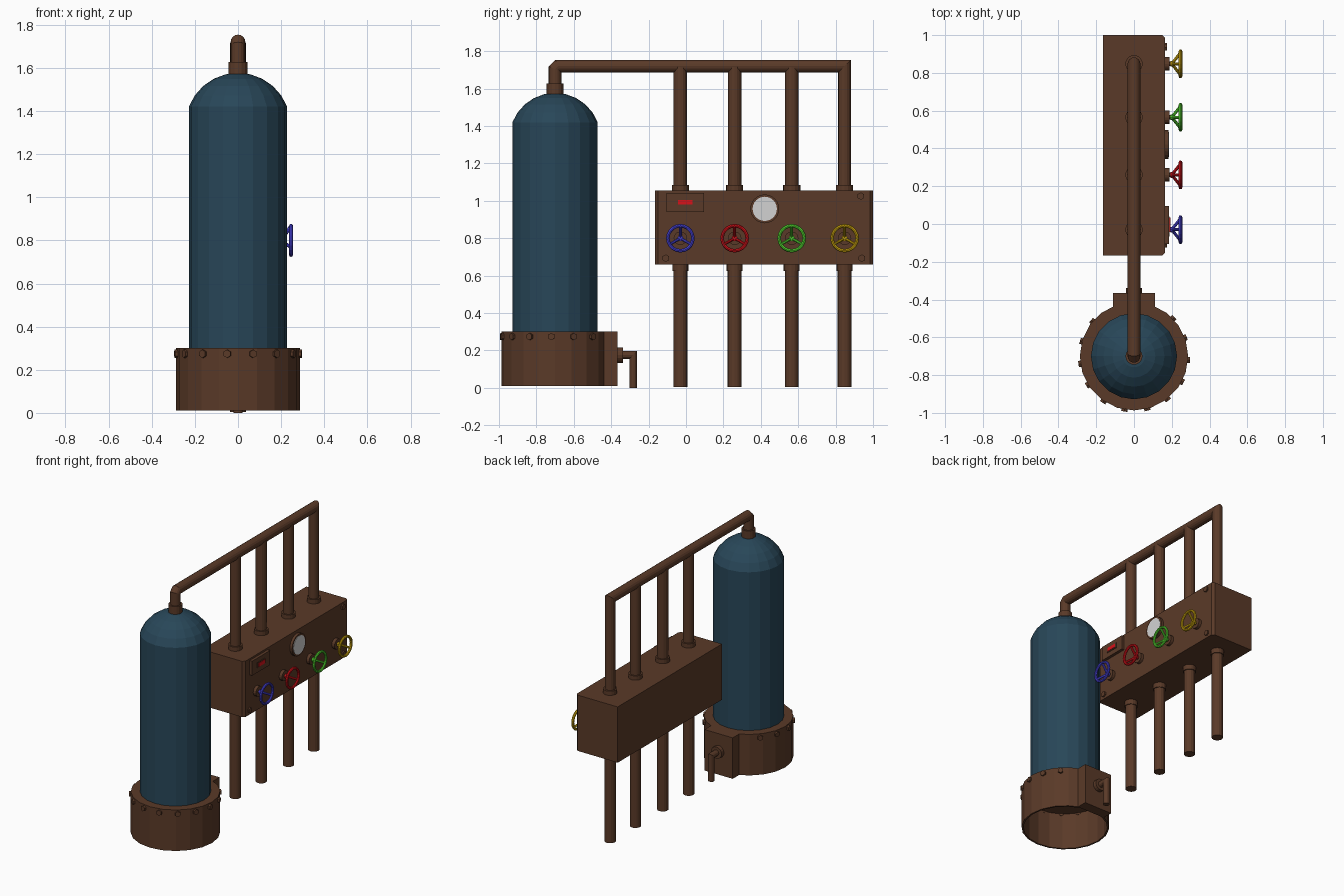
import bpy, bmesh
from math import sin, cos, pi, radians, asin
from mathutils import Vector, Matrix

cube = bpy.data.objects.get("Cube")
if cube:
    bpy.data.objects.remove(cube, do_unlink=True)


def material(name, rgb):
    m = bpy.data.materials.new(name)
    m.use_nodes = True
    m.diffuse_color = (*rgb, 1)
    m.node_tree.nodes["Principled BSDF"].inputs["Base Color"].default_value = (*rgb, 1)
    return m


BROWN = material("rusty brown", (0.102, 0.042, 0.021))
TEAL = material("tank blue", (0.021, 0.062, 0.098))
BLUE = material("valve blue", (0.065, 0.055, 0.70))
RED = material("valve red", (0.68, 0.006, 0.01))
GREEN = material("valve green", (0.09, 0.68, 0.03))
YELLOW = material("valve yellow", (0.6, 0.37, 0.004))
WHITE = material("dial white", (0.65, 0.65, 0.65))


def finish(name, bm, mat):
    bmesh.ops.recalc_face_normals(bm, faces=bm.faces)
    me = bpy.data.meshes.new(name)
    bm.to_mesh(me)
    bm.free()
    me.materials.append(mat)
    ob = bpy.data.objects.new(name, me)
    bpy.context.collection.objects.link(ob)
    return ob


def add_rod(bm, a, b, r, sides=16, r2=None):
    a, b = Vector(a), Vector(b)
    d = b - a
    mat = Matrix.Translation((a + b) / 2) @ d.to_track_quat("Z", "Y").to_matrix().to_4x4()
    bmesh.ops.create_cone(bm, cap_ends=True, segments=sides, radius1=r,
                          radius2=r if r2 is None else r2, depth=d.length, matrix=mat)


def rod(name, a, b, r, mat, sides=16, r2=None):
    bm = bmesh.new()
    add_rod(bm, a, b, r, sides, r2)
    return finish(name, bm, mat)


def box(name, lo, hi, mat):
    bm = bmesh.new()
    lo, hi = Vector(lo), Vector(hi)
    bmesh.ops.create_cube(bm, size=1, matrix=Matrix.Translation((lo + hi) / 2)
                          @ Matrix.Diagonal((*(hi - lo), 1)))
    return finish(name, bm, mat)


def lathe(name, profile, y, mat, sides):
    bm = bmesh.new()
    vs = [bm.verts.new((r, y, z)) for r, z in profile]
    edges = [bm.edges.new(p) for p in zip(vs, vs[1:])]
    bmesh.ops.spin(bm, geom=vs + edges, cent=(0, y, 0), axis=(0, 0, 1),
                   angle=2 * pi, steps=sides)
    bmesh.ops.remove_doubles(bm, verts=bm.verts, dist=0.0005)
    return finish(name, bm, mat)


def mitred_pipe(name, path, r, mat, sides=16):
    """Round pipe along a (y, z) path in the x = 0 plane, with mitred corners."""
    pts = [Vector(p) for p in path]
    dirs = [(b - a).normalized() for a, b in zip(pts, pts[1:])]
    bm = bmesh.new()
    rings = []
    for i, p in enumerate(pts):
        d0, d1 = dirs[max(i - 1, 0)], dirs[min(i, len(dirs) - 1)]
        n0, n1 = Vector((-d0.y, d0.x)), Vector((-d1.y, d1.x))
        m = (n0 + n1) / (1 + n0.dot(n1))
        rings.append([bm.verts.new((r * cos(t), p.x + r * sin(t) * m.x, p.y + r * sin(t) * m.y))
                      for t in (2 * pi * k / sides for k in range(sides))])
    for a, b in zip(rings, rings[1:]):
        for k in range(sides):
            j = (k + 1) % sides
            bm.faces.new((a[k], a[j], b[j], b[k]))
    bm.faces.new(rings[0])
    bm.faces.new(rings[-1])
    return finish(name, bm, mat)


# Tank with a spherical cap dome
TY, TR, RIM, TOP = -0.70, 0.228, 1.42, 1.577
h = TOP - RIM
R = (TR * TR + h * h) / (2 * h)
half = asin(TR / R)
dome = [(R * sin(half * k / 5), TOP - R + R * cos(half * k / 5)) for k in range(5, -1, -1)]
lathe("tank", [(0, 0.28), (TR, 0.28)] + dome, TY, TEAL, 20)

# Hollow base ring with rim bolts and a rear housing
lathe("tank_base", [(0, 0.27), (0.275, 0.27), (0.275, 0.01), (0.287, 0.01),
                    (0.287, 0.30), (0.2, 0.30)], TY, BROWN, 20)
box("base_housing", (-0.11, -0.44, 0.01), (0.11, -0.365, 0.30), BROWN)
bm = bmesh.new()
for k in range(15):
    t = radians(-76 + 24 * k)
    if sin(t) < 0.88:
        c, s = cos(t), sin(t)
        add_rod(bm, (0.27 * c, TY + 0.27 * s, 0.274), (0.297 * c, TY + 0.297 * s, 0.274), 0.019, 6)
finish("base_bolts", bm, BROWN)

# Drain spout behind the base
rod("spout_collar", (0, -0.37, 0.175), (0, -0.338, 0.175), 0.042, BROWN)
mitred_pipe("drain_spout", [(-0.36, 0.175), (-0.282, 0.175), (-0.282, 0.0)], 0.021, BROWN, 12)

# Header pipe from the dome over the control box
PIPES = (-0.03, 0.26, 0.565, 0.848)
rod("dome_collar", (0, TY, 1.56), (0, TY, 1.627), 0.045, BROWN)
mitred_pipe("header_pipe", [(TY, 1.58), (TY, 1.705), (TY + 0.015, 1.72), (PIPES[-1], 1.72),
                            (PIPES[-1], 1.0)], 0.034, BROWN)

# Control box with chamfered face corners
FX = 0.165
case = box("control_box", (-FX, -0.167, 0.66), (FX, 1.0, 1.055), BROWN)
bm = bmesh.new()
bm.from_mesh(case.data)
corners = [e for e in bm.edges if all(v.co.x > 0 for v in e.verts)
           and abs(e.verts[0].co.z - e.verts[1].co.z) > 0.1]
bmesh.ops.bevel(bm, geom=corners, offset=0.016, segments=1, affect="EDGES")
bm.to_mesh(case.data)
bm.free()

# Pipes, collars and hand wheels, one set per line
WZ, WR = 0.80, 0.067
for y, mat, tint in zip(PIPES, (BLUE, RED, GREEN, YELLOW), ("blue", "red", "green", "yellow")):
    if y != PIPES[-1]:
        rod(f"upper_pipe_{tint}", (0, y, 1.0), (0, y, 1.715), 0.036, BROWN)
    rod(f"lower_pipe_{tint}", (0, y, 0.005), (0, y, 0.7), 0.037, BROWN)
    rod(f"upper_collar_{tint}", (0, y, 1.05), (0, y, 1.085), 0.046, BROWN)
    rod(f"lower_collar_{tint}", (0, y, 0.625), (0, y, 0.665), 0.043, BROWN)
    rod(f"valve_mount_{tint}", (FX - 0.01, y, WZ), (FX + 0.022, y, WZ), 0.036, BROWN)
    rod(f"valve_stem_{tint}", (FX, y, WZ), (0.205, y, WZ), 0.013, BROWN, 10)
    bpy.ops.mesh.primitive_torus_add(major_radius=WR, minor_radius=0.0095, major_segments=20,
                                     minor_segments=8, location=(0.246, y, WZ),
                                     rotation=(0, pi / 2, 0))
    ring = bpy.context.object
    ring.name = f"wheel_ring_{tint}"
    ring.data.materials.append(mat)
    bm = bmesh.new()
    add_rod(bm, (0.192, y, WZ), (0.212, y, WZ), 0.016, 10)
    for k in range(3):
        t = pi / 2 + 2 * pi * k / 3
        add_rod(bm, (0.20, y, WZ), (0.246, y + WR * cos(t), WZ + WR * sin(t)), 0.008, 8)
    finish(f"wheel_spokes_{tint}", bm, mat)

# Display plate with a framed red screen
box("display_plate", (FX - 0.01, -0.105, 0.94), (FX + 0.02, 0.096, 1.042), BROWN)
box("display_frame", (FX, -0.05, 0.973), (FX + 0.024, 0.04, 1.011), BROWN)
box("display_screen", (FX, -0.042, 0.979), (FX + 0.027, 0.034, 1.005), RED)

# Round gauge
rod("gauge_rim", (FX - 0.01, 0.421, 0.957), (FX + 0.018, 0.421, 0.957), 0.077, BROWN, 24)
rod("gauge_dial", (FX, 0.421, 0.957), (FX + 0.021, 0.421, 0.957), 0.065, WHITE, 24)

# Corner screws on the face
for i, (y, z) in enumerate([(0.935, 1.025), (0.94, 0.693), (-0.108, 0.693)]):
    rod(f"face_screw_{i + 1}", (FX - 0.01, y, z), (FX + 0.01, y, z), 0.02, BROWN, 6)
